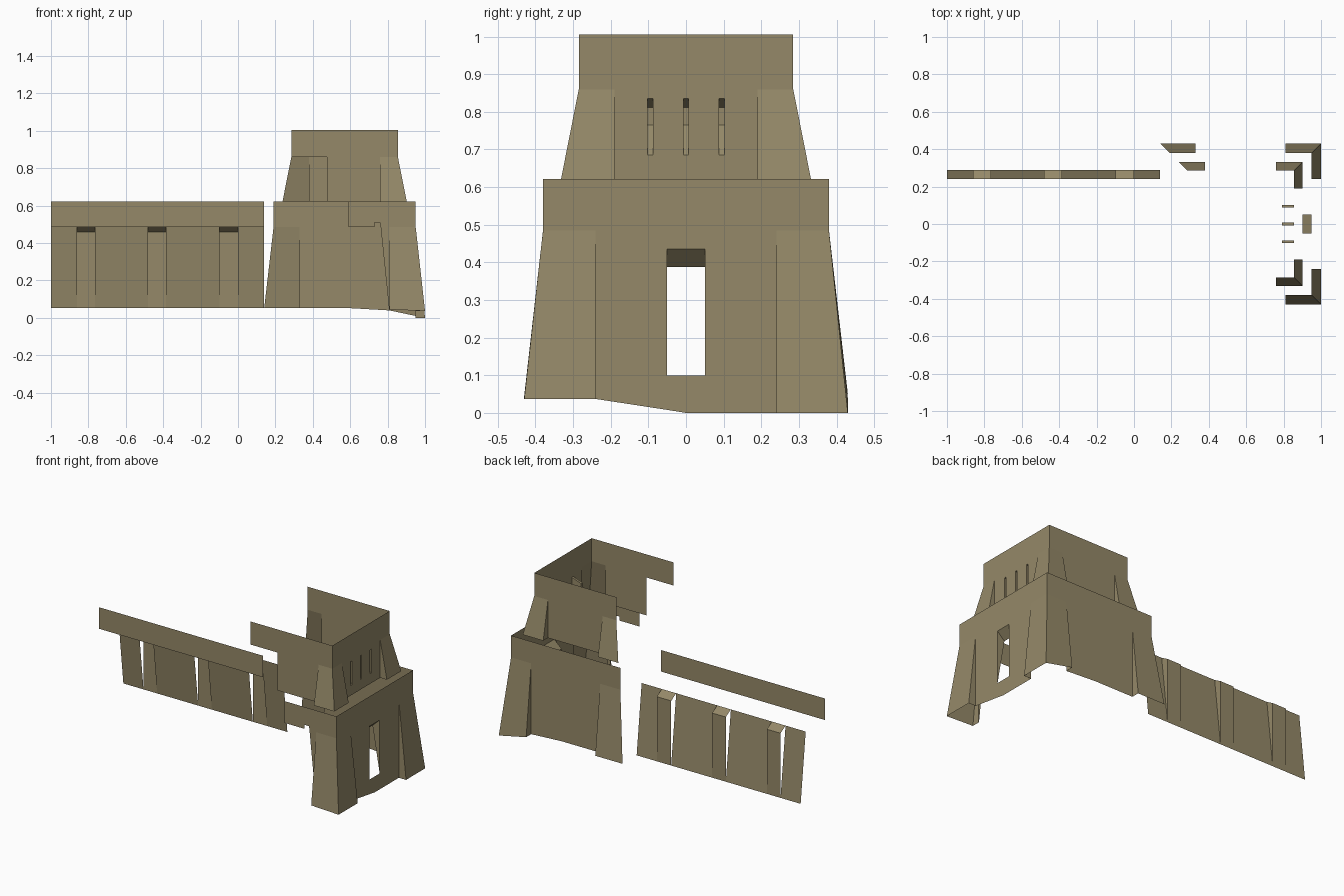
import bpy, bmesh
from mathutils import Vector

if "Cube" in bpy.data.objects:
    bpy.data.objects.remove(bpy.data.objects["Cube"])

mud = bpy.data.materials.new("mud_brick")
mud.diffuse_color = (0.30, 0.25, 0.14, 1)
mud.use_nodes = True
mud.node_tree.nodes["Principled BSDF"].inputs["Base Color"].default_value = mud.diffuse_color
CX = 0.57                                  # tower centre on x


def build(name, faces):
    """Open sheet object; faces = [(outward direction, points), ...]"""
    bm = bmesh.new()
    for out, pts in faces:
        f = bm.faces.new([bm.verts.new(p) for p in pts])
        f.normal_update()
        if f.normal.dot(Vector(out)) < 0:
            f.normal_flip()
    bmesh.ops.remove_doubles(bm, verts=bm.verts, dist=1e-4)
    me = bpy.data.meshes.new(name)
    bm.to_mesh(me)
    bm.free()
    me.materials.append(mud)
    ob = bpy.data.objects.new(name, me)
    bpy.context.collection.objects.link(ob)


def sheet_x(x, yz):
    return ((1, 0, 0), [(x, y, z) for y, z in yz])


def sheet_y(y, xz, s):
    return ((0, s, 0), [(x, y, z) for x, z in xz])


def flare(axis, sx, sy, h, f, k, zt, zin, zout):
    """Sloping buttress face on one side of a corner, plus its triangular cheek"""
    s, t = (sx, sy) if axis == 'x' else (sy, sx)

    def P(a, b, z):
        return (CX + s*a, t*b, z) if axis == 'x' else (CX + t*b, s*a, z)
    out = (s, 0, 0) if axis == 'x' else (0, s, 0)
    cheek = (0, -t, 0) if axis == 'x' else (-t, 0, 0)
    return [(out, [P(h, k, zt), P(h, h, zt), P(h+f, h+f, zout), P(h+f, k, zin)]),
            (cheek, [P(h, k, zt), P(h+f, k, zin), P(h, k, zin)])]


# Corner buttresses of both tiers (the inner side of the tower stays open)
L = (0.38, 0.05, 0.24, 0.485)
U = (0.285, 0.047, 0.19, 0.86)
build("lower_front_buttress", flare('x', 1, -1, *L, .037, .037) + flare('y', 1, -1, *L, .045, .037))
build("lower_back_buttress", flare('x', 1, 1, *L, 0, 0) + flare('y', 1, 1, *L, .04, 0))
build("lower_back_left_buttress", flare('y', -1, 1, *L, .052, .052))
build("upper_front_buttress", flare('x', 1, -1, *U, .622, .622) + flare('y', 1, -1, *U, .622, .622))
build("upper_back_buttress", flare('x', 1, 1, *U, .622, .622) + flare('y', 1, 1, *U, .622, .622))
build("upper_back_left_buttress", flare('y', -1, 1, *U, .622, .622))

# Lower tier, door side
X = 0.95
build("lower_door_wall", [
    sheet_x(X, [(-.38, .485), (.38, .485), (.38, .622), (-.38, .622)]),
    sheet_x(X, [(-.24, .037), (-.05, .008), (-.05, .485), (-.24, .485)]),
    sheet_x(X, [(.05, 0), (.24, 0), (.24, .485), (.05, .485)]),
    sheet_x(X, [(-.05, .435), (.05, .435), (.05, .485), (-.05, .485)]),
    sheet_x(X, [(-.05, .008), (0, 0), (.05, 0), (.05, .1), (-.05, .1)])])
build("door_reveal", [
    ((0, 0, -1), [(X, -.05, .435), (X, .05, .435), (.9, .05, .388), (.9, -.05, .388)])] +
    [((0, -s, 0), [(X, s*.05, .435), (.9, s*.05, .388), (X, s*.05, .1)]) for s in (-1, 1)])

# Lower tier, back and broken front
build("lower_back_wall", [
    sheet_y(.38, [(.19, .485), (.95, .485), (.95, .622), (.19, .622)], 1),
    sheet_y(.38, [(.33, .052), (.6, .052), (.81, .04), (.81, .485), (.33, .485)], 1)])
build("lower_front_wall", [
    sheet_y(-.38, [(.59, .485), (.73, .485), (.73, .51), (.76, .51), (.763, .485), (.81, .485),
                   (.95, .485), (.95, .622), (.59, .622)], -1),
    sheet_y(-.38, [(.763, .485), (.808, .045), (.81, .045), (.81, .485)], -1)])

# Upper tier, side with three arrow slits
X = 0.855
slits, w = (-.095, 0, .095), .007
cols = [-.19] + [c + s*w for c in slits for s in (-1, 1)] + [.19]
wall = [sheet_x(X, [(-.285, .86), (.285, .86), (.285, 1.005), (-.285, 1.005)])]
for i, (a, b) in enumerate(zip(cols, cols[1:])):
    spans = [(.622, .685), (.835, .86)] if i % 2 else [(.622, .86)]
    wall += [sheet_x(X, [(a, lo), (b, lo), (b, hi), (a, hi)]) for lo, hi in spans]
build("upper_slit_wall", wall)
prof = [(X, .835), (.79, .812), (.79, .765), (X, .685)]
niches = []
for c in slits:
    for (x0, z0), (x1, z1) in zip(prof, prof[1:]):
        out = (0, 0, -1) if x1 < x0 else (1, 0, 0)
        niches.append((out, [(x0, c-w, z0), (x0, c+w, z0), (x1, c+w, z1), (x1, c-w, z1)]))
    niches += [((0, -s, 0), [(x, c + s*w, z) for x, z in prof]) for s in (-1, 1)]
build("arrow_slits", niches)

# Upper tier, back and broken front
build("upper_back_wall", [
    sheet_y(.285, [(.285, .86), (.855, .86), (.855, 1.005), (.285, 1.005)], 1),
    sheet_y(.285, [(.38, .622), (.76, .622), (.76, .86), (.38, .86)], 1)])
build("upper_front_wall", [
    sheet_y(-.285, [(.285, .86), (.855, .86), (.855, 1.005), (.285, 1.005)], -1),
    sheet_y(-.285, [(.475, .622), (.76, .622), (.76, .86), (.475, .86)], -1)])

# Long wall: sloped panels with upright pilasters between them
yt, yb, zt, zb = .24, .29, .487, .052
edges = [-1, -.86, -.765, -.48, -.385, -.1, 0, .14]
panels, pilasters = [], []
for i, (a, b) in enumerate(zip(edges, edges[1:])):
    if i % 2 == 0:
        panels.append(((0, 1, 0), [(a, yt, zt), (b, yt, zt), (b, yb, zb), (a, yb, zb)]))
    else:
        pilasters += [
            ((0, 0, 1), [(a, yt, zt), (b, yt, zt), (b, yb, .458), (a, yb, .458)]),
            sheet_y(yb, [(a, zb), (b, zb), (b, .458), (a, .458)], 1),
            ((1, 0, 0), [(b, yt, zt), (b, yb, .458), (b, yb, zb)])]
build("long_wall_panels", panels)
build("long_wall_pilasters", pilasters)
build("long_wall_parapet", [sheet_y(.05, [(-1, zt), (.14, zt), (.14, .622), (-1, .622)], -1)])
